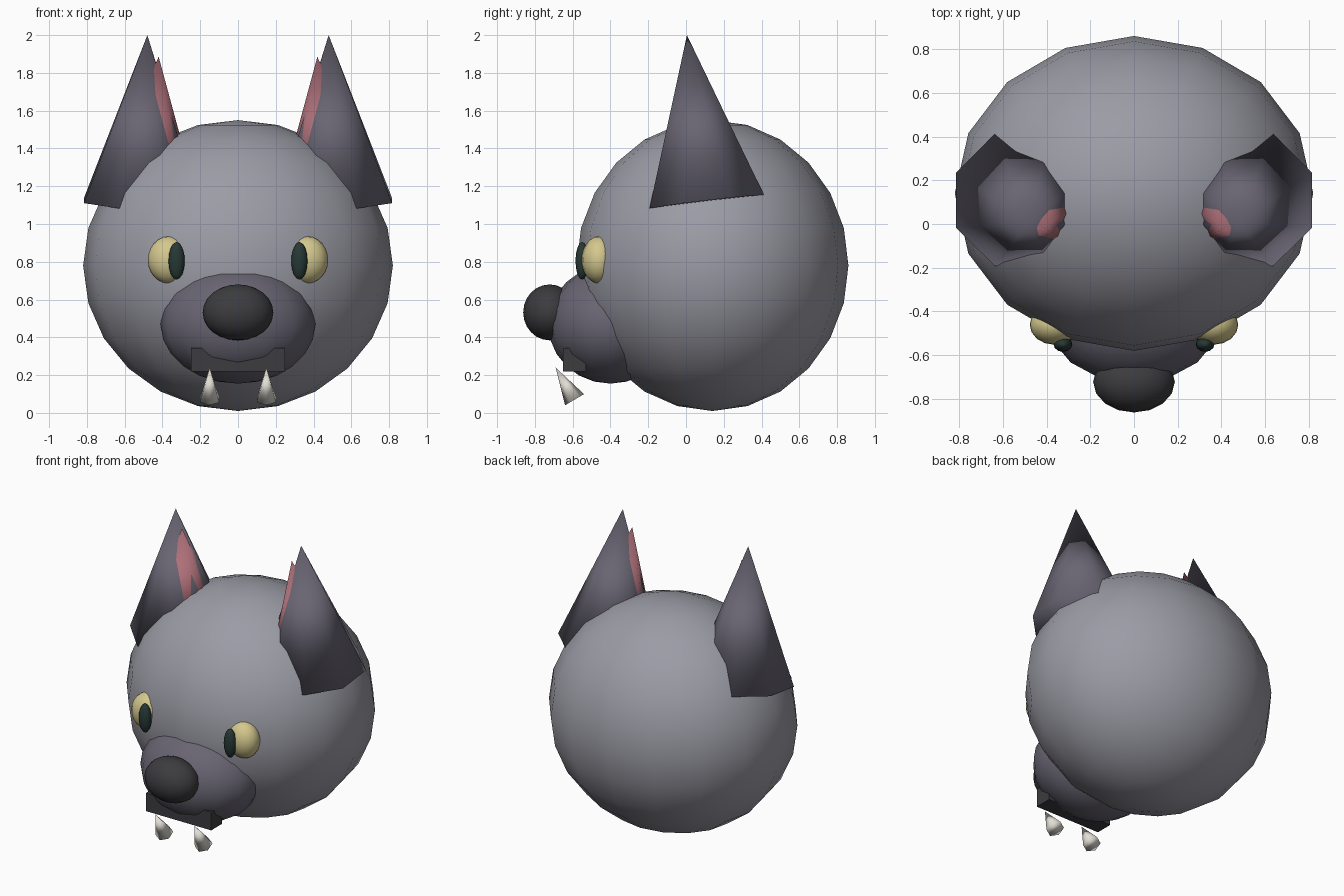
import bpy, bmesh, math
from mathutils import Matrix, Vector

if "Cube" in bpy.data.objects:
    bpy.data.objects.remove(bpy.data.objects["Cube"])


def mat(name, r, g, b):
    m = bpy.data.materials.new(name)
    m.diffuse_color = (r, g, b, 1)
    m.use_nodes = True
    m.node_tree.nodes["Principled BSDF"].inputs["Base Color"].default_value = m.diffuse_color
    return m


FUR = mat("grey_fur", 0.33, 0.33, 0.38)
DARK_FUR = mat("dark_grey_fur", 0.14, 0.13, 0.17)
PINK = mat("pink_skin", 0.42, 0.16, 0.19)
BLACK = mat("charcoal", 0.045, 0.045, 0.05)
YELLOW = mat("pale_yellow", 0.66, 0.58, 0.27)
GREEN = mat("dark_green", 0.02, 0.04, 0.035)
IVORY = mat("ivory", 0.75, 0.73, 0.66)


def finish(name, bm, material, smooth=True):
    me = bpy.data.meshes.new(name)
    bmesh.ops.recalc_face_normals(bm, faces=bm.faces[:])
    for f in bm.faces:
        f.smooth = smooth
    bm.to_mesh(me)
    bm.free()
    me.materials.append(material)
    ob = bpy.data.objects.new(name, me)
    bpy.context.collection.objects.link(ob)
    return ob


def ball(name, centre, radii, material, seg=16, rings=12):
    bm = bmesh.new()
    bmesh.ops.create_uvsphere(
        bm, u_segments=seg, v_segments=rings, radius=1,
        matrix=Matrix.Translation(centre) @ Matrix.Diagonal((*radii, 1)))
    return finish(name, bm, material)


def cone(name, base, tip, radius, material, sides=8, spin=0.0):
    """Capped cone from base centre to tip, smooth all over."""
    base, tip = Vector(base), Vector(tip)
    axis = tip - base
    rot = Vector((0, 0, 1)).rotation_difference(axis).to_matrix().to_4x4()
    bm = bmesh.new()
    bmesh.ops.create_cone(
        bm, cap_ends=True, segments=sides, radius1=radius, radius2=0,
        depth=axis.length,
        matrix=Matrix.Translation((base + tip) / 2) @ rot @ Matrix.Rotation(spin, 4, 'Z'))
    bmesh.ops.remove_doubles(bm, verts=bm.verts[:], dist=1e-5)
    return finish(name, bm, material)


# head, muzzle and nose
ball("head", (0, 0.14, 0.78), (0.82, 0.72, 0.77), FUR)
ball("muzzle", (0, -0.40, 0.47), (0.41, 0.33, 0.315), DARK_FUR)
ball("nose", (0, -0.722, 0.532), (0.187, 0.14, 0.148), BLACK, 16, 12)

# mouth bar under the muzzle
bm = bmesh.new()
bmesh.ops.create_cube(bm, size=1, matrix=Matrix.Translation((0, -0.59, 0.282))
                      @ Matrix.Diagonal((0.5, 0.12, 0.125, 1)))
finish("mouth", bm, BLACK, smooth=False)

# paired parts
for s, side in ((-1, "left"), (1, "right")):
    cone(f"ear_{side}", (s * 0.51, 0.11, 1.115), (s * 0.48, 0.005, 2.0), 0.33,
         DARK_FUR, spin=math.pi / 8)
    cone(f"inner_ear_{side}", (s * 0.478, 0.09, 1.2), (s * 0.42, -0.012, 1.885), 0.25, PINK)
    ball(f"eye_{side}", (s * 0.365, -0.46, 0.81), (0.112, 0.092, 0.125), YELLOW)
    ball(f"pupil_{side}", (s * 0.325, -0.55, 0.805), (0.043, 0.035, 0.1), GREEN, 12, 8)
    cone(f"fang_{side}", (s * 0.15, -0.59, 0.07), (s * 0.15, -0.69, 0.24), 0.058, IVORY, sides=6)
